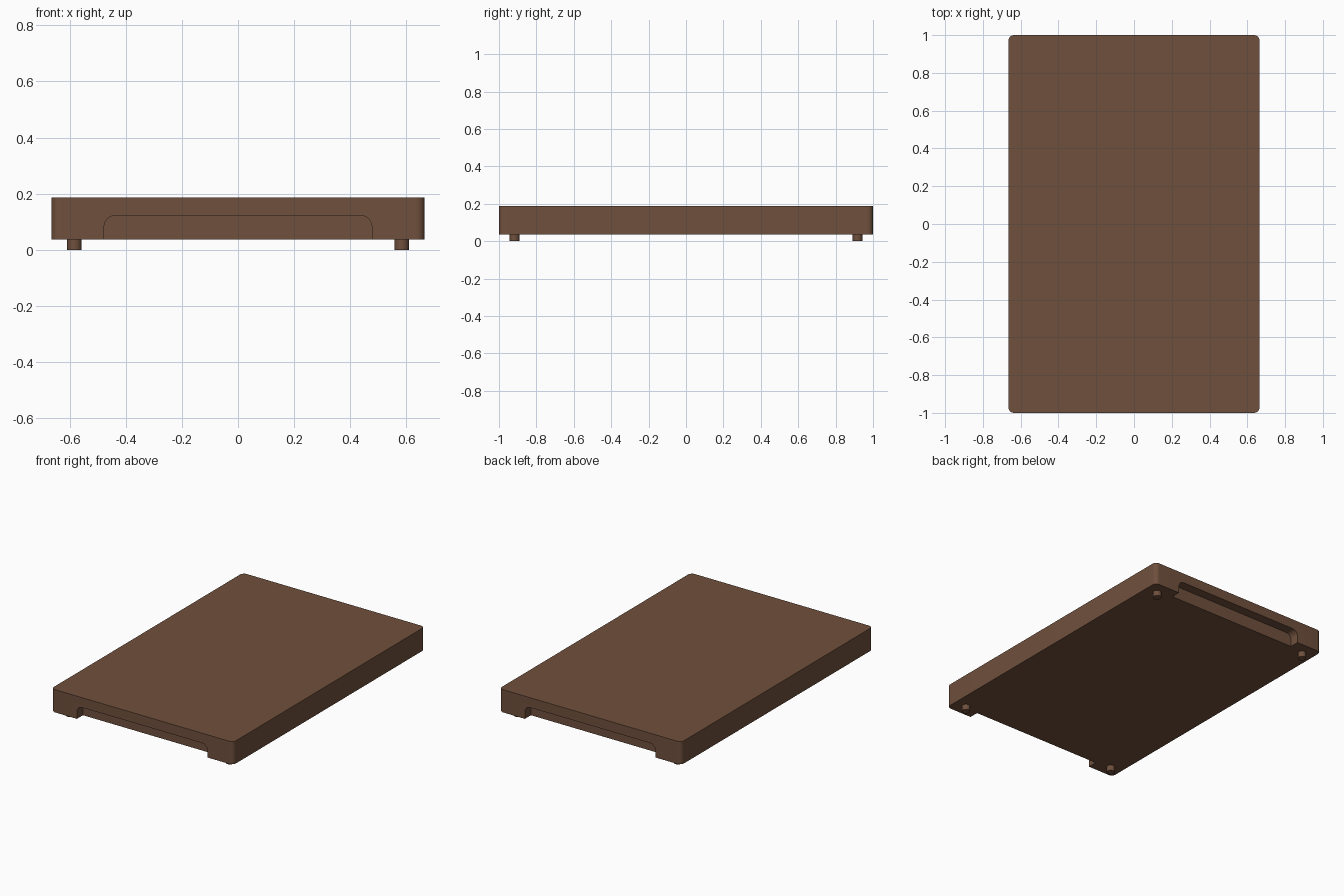
import bpy, bmesh, math

if "Cube" in bpy.data.objects:
    bpy.data.objects.remove(bpy.data.objects["Cube"])

HX, HY, Z0, Z1 = 0.665, 1.0, 0.037, 0.187

wood = bpy.data.materials.new("walnut_brown")
wood.diffuse_color = (0.16, 0.08, 0.046, 1)
wood.use_nodes = True
wood.node_tree.nodes["Principled BSDF"].inputs["Base Color"].default_value = wood.diffuse_color


def make(name, bm):
    bmesh.ops.recalc_face_normals(bm, faces=bm.faces)
    me = bpy.data.meshes.new(name)
    bm.to_mesh(me)
    bm.free()
    ob = bpy.data.objects.new(name, me)
    bpy.context.collection.objects.link(ob)
    me.materials.append(wood)
    return ob


def smooth(ob):
    bpy.ops.object.select_all(action='DESELECT')
    ob.select_set(True)
    bpy.context.view_layer.objects.active = ob
    bpy.ops.object.shade_smooth_by_angle(angle=math.radians(30))


def box(lo, hi, radius, pick):
    """Box between two corners with the picked edges rounded."""
    bm = bmesh.new()
    bmesh.ops.create_cube(bm, size=1)
    for v in bm.verts:
        v.co = [lo[i] + (v.co[i] + 0.5) * (hi[i] - lo[i]) for i in range(3)]
    edges = [e for e in bm.edges if pick(*e.verts)]
    bmesh.ops.bevel(bm, geom=edges, offset=radius, segments=8, profile=0.5, affect='EDGES')
    return bm


# Board slab with rounded vertical corners
board = make("board", box((-HX, -HY, Z0), (HX, HY, Z1), 0.03,
                          lambda a, b: abs(a.co.z - b.co.z) > 0.1))

# Finger grips cut under both short ends, upper corners rounded
for side in (-1, 1):
    y0, y1 = sorted((side * (HY - 0.063), side * (HY + 0.1)))
    cutter = make("grip_cutter", box((-0.477, y0, Z0 - 0.1), (0.477, y1, 0.122), 0.04,
                                     lambda a, b: abs(a.co.y - b.co.y) > 0.1 and a.co.z > 0.1))
    mod = board.modifiers.new("grip", 'BOOLEAN')
    mod.operation, mod.solver, mod.object = 'DIFFERENCE', 'EXACT', cutter
    bpy.context.view_layer.objects.active = board
    bpy.ops.object.modifier_apply(modifier=mod.name)
    bpy.data.objects.remove(cutter)
smooth(board)

# Four round feet
for sx in (-1, 1):
    for sy in (-1, 1):
        bm = bmesh.new()
        bmesh.ops.create_cone(bm, cap_ends=True, segments=32, radius1=0.026, radius2=0.026, depth=Z0)
        foot = make("foot", bm)
        foot.location = (sx * 0.583, sy * 0.917, Z0 / 2)
        smooth(foot)
